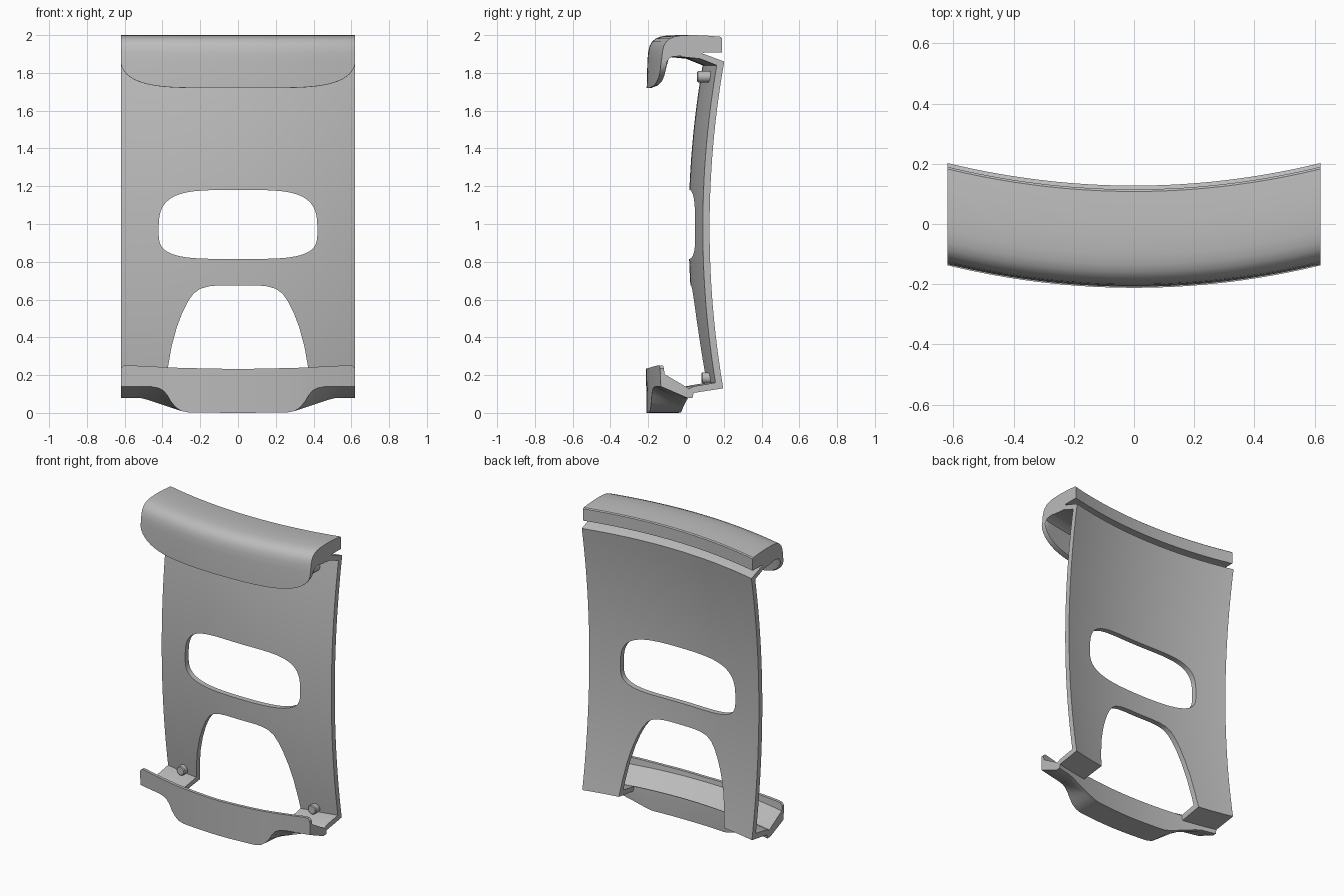
import bpy, bmesh, math
from mathutils import Vector

if "Cube" in bpy.data.objects:
    bpy.data.objects.remove(bpy.data.objects["Cube"], do_unlink=True)

HALF = 0.62      # half of the width
BOW = 0.195      # sideways curvature, shared by all parts

grey = bpy.data.materials.new("plain_grey")
grey.use_nodes = True
grey.diffuse_color = (0.5, 0.5, 0.5, 1)
grey.node_tree.nodes["Principled BSDF"].inputs["Base Color"].default_value = (0.5, 0.5, 0.5, 1)


def finish(bm, name):
    bmesh.ops.recalc_face_normals(bm, faces=bm.faces)
    mesh = bpy.data.meshes.new(name)
    bm.to_mesh(mesh)
    bm.free()
    mesh.materials.append(grey)
    obj = bpy.data.objects.new(name, mesh)
    bpy.context.collection.objects.link(obj)
    return obj


def loft(rings, name):
    """Skin a row of equal closed rings and cap both ends."""
    bm = bmesh.new()
    rows = [[bm.verts.new(p) for p in ring] for ring in rings]
    n = len(rows[0])
    for a, b in zip(rows, rows[1:]):
        for i in range(n):
            j = (i + 1) % n
            bm.faces.new((a[i], a[j], b[j], b[i]))
    bm.faces.new(rows[0])
    bm.faces.new(rows[-1])
    return finish(bm, name)


def sweep(profile, xs, name):
    """Sweep a (y, z) profile, which may vary with x, along the bowed width."""
    return loft([[(x, y + BOW * x * x, z) for y, z in profile(x)] for x in xs], name)


def smooth(obj):
    bpy.ops.object.select_all(action='DESELECT')
    obj.select_set(True)
    bpy.context.view_layer.objects.active = obj
    bpy.ops.object.shade_smooth_by_angle(angle=math.radians(32))


def ramp(x, points):
    """Piecewise linear value at |x|."""
    x = abs(x)
    for (x0, v0), (x1, v1) in zip(points, points[1:]):
        if x <= x1:
            return v0 + (v1 - v0) * (x - x0) / (x1 - x0)
    return points[-1][1]


def back_y(z):
    return 0.05 + 0.1 * (z - 0.98) ** 2


# Back panel with a flange at each end
def panel_profile(x):
    zs = [0.13 + 1.73 * i / 28 for i in range(29)]
    back = [(back_y(z), z) for z in zs]
    top = [(0.02, 1.9), (-0.1, 1.91), (-0.1, 1.885), (0.0, 1.875)]
    fronts = [0.16 + 1.68 * i / 28 for i in range(28, -1, -1)]
    front = [(back_y(z) - 0.036, z) for z in fronts]
    bottom = [(-0.035, 0.14), (-0.065, 0.125), (-0.065, 0.1), (-0.04, 0.105)]
    return back + top + front + bottom


even = [HALF * (i / 24 - 1) for i in range(49)]
panel = sweep(panel_profile, even, "back_panel")


def cut(obj, outline):
    """Cut a hole of the given (x, z) outline straight through along y."""
    cutter = loft([[(x, y, z) for x, z in outline] for y in (-0.4, 0.5)], "hole_cutter")
    cutter.hide_render = True
    mod = obj.modifiers.new("hole", 'BOOLEAN')
    mod.operation = 'DIFFERENCE'
    mod.solver = 'EXACT'
    mod.object = cutter
    bpy.context.view_layer.objects.active = obj
    bpy.ops.object.modifier_apply(modifier=mod.name)
    bpy.data.objects.remove(cutter, do_unlink=True)


def power(v, p):
    return math.copysign(abs(v) ** p, v)


# Rounded window, widest a little below the middle
window = []
for i in range(72):
    t = math.tau * (i + 0.5) / 72
    s = power(math.sin(t), 0.62)
    window.append((0.42 * power(math.cos(t), 0.5), 0.96 + s * (0.22 if s > 0 else 0.145)))
cut(panel, window)

# Arch between the legs
arch_half = [(0.41, 0.0), (0.385, 0.13), (0.372, 0.235), (0.352, 0.35), (0.325, 0.45),
             (0.295, 0.53), (0.265, 0.59), (0.235, 0.632), (0.2, 0.657), (0.155, 0.67),
             (0.1, 0.675)]
cut(panel, arch_half + [(-x, z) for x, z in reversed(arch_half)])
smooth(panel)


# Top hook, its front apron rounded at the lower corners
def hook_profile(x):
    low = 1.86 - 0.14 * math.sqrt(max(0, 1 - (abs(x) / HALF) ** 5))
    return [(0.115, 1.907), (0.115, 1.985), (0.108, 1.991), (0.03, 1.998), (-0.04, 2.0),
            (-0.1, 1.998), (-0.135, 1.992), (-0.16, 1.982), (-0.18, 1.965), (-0.193, 1.942),
            (-0.2, 1.91), (-0.204, 1.87), (-0.208, low), (-0.2, low - 0.001),
            (-0.178, low + 0.008), (-0.165, 1.875), (-0.15, 1.885), (-0.1, 1.89),
            (0.0, 1.893), (0.02, 1.907)]


dense = [HALF * math.sin(math.pi * (i / 56 - 0.5)) for i in range(57)]
smooth(sweep(hook_profile, dense, "top_hook"))


# Bottom tray: front lip, sloping floor, deeper middle
def tray_profile(x):
    front = ramp(x, [(0, 0), (0.26, 0.002), (0.3, 0.01), (0.33, 0.03), (0.355, 0.06),
                     (0.375, 0.095), (0.395, 0.118), (0.42, 0.132), (0.46, 0.139), (HALF, 0.14)])
    rear = ramp(x, [(0, 0), (0.26, 0.002), (0.3, 0.01), (0.48, 0.07), (0.52, 0.08), (HALF, 0.08)])
    top = ramp(x, [(0, 0.232), (0.3, 0.238), (0.58, 0.252), (0.605, 0.25), (HALF, 0.235)])
    return [(-0.208, front), (-0.212, top), (-0.192, top), (-0.188, 0.205), (-0.07, 0.135),
            (-0.06, 0.125), (-0.035, 0.14), (-0.035, 0.105), (-0.04, rear), (-0.07, rear)]


knots = [0.26, 0.3, 0.33, 0.355, 0.375, 0.395, 0.42, 0.46, 0.48, 0.52, 0.55, 0.58, 0.605, HALF]
side = [0.065, 0.13, 0.195] + knots
smooth(sweep(tray_profile, [-x for x in reversed(side)] + [0] + side, "bottom_tray"))


# Locating pegs on the front of the panel
def peg(name, x, z, length):
    y = back_y(z) + BOW * x * x - 0.02
    rings = []
    for py, r in ((y, 0.03), (y - length + 0.005, 0.03), (y - length, 0.025)):
        rings.append([(x + r * math.cos(math.tau * i / 20), py, z + r * math.sin(math.tau * i / 20))
                      for i in range(20)])
    smooth(loft(rings, name))


for label, sx in (("left", 1), ("right", -1)):
    peg("upper_peg_" + label, sx * 0.48, 1.78, 0.08)
    peg("lower_peg_" + label, sx * 0.48, 0.185, 0.055)
